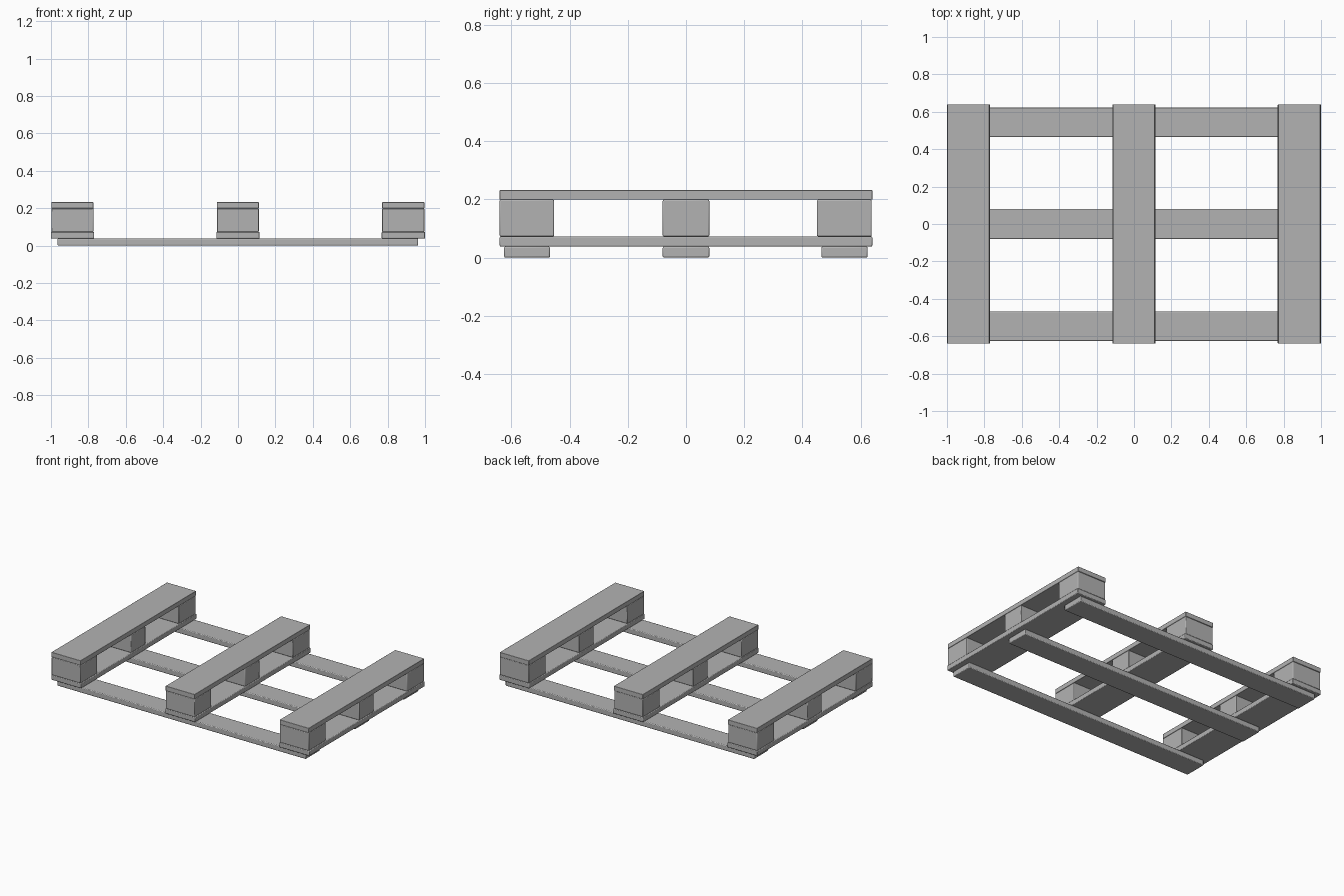
import bpy

if "Cube" in bpy.data.objects:
    bpy.data.objects.remove(bpy.data.objects["Cube"])

# Single grey material for the whole pallet
grey = bpy.data.materials.new("plain_grey")
grey.diffuse_color = (0.45, 0.45, 0.45, 1)
grey.use_nodes = True
grey.node_tree.nodes["Principled BSDF"].inputs["Base Color"].default_value = grey.diffuse_color


def plank(name, x, y, z, bevel=0.004):
    """Box spanning the given (min, max) ranges, with softened edges."""
    bpy.ops.mesh.primitive_cube_add(size=1)
    ob = bpy.context.object
    ob.name = name
    ob.location = [(r[0] + r[1]) / 2 for r in (x, y, z)]
    ob.scale = [r[1] - r[0] for r in (x, y, z)]
    bpy.ops.object.transform_apply(location=False, rotation=False, scale=True)
    ob.data.materials.append(grey)
    mod = ob.modifiers.new("soft_edges", 'BEVEL')
    mod.width = bevel
    mod.segments = 2
    bpy.ops.object.shade_smooth_by_angle()
    return ob


# Three stacks running front to back: lower board, blocks, upper board
columns = {"left": (-0.998, -0.773), "middle": (-0.113, 0.111), "right": (0.771, 0.996)}
block_rows = {"front": (-0.64, -0.453), "centre": (-0.08, 0.08), "back": (0.45, 0.638)}
for side, x in columns.items():
    wide = (x[0] - 0.003, x[1] + 0.004)
    plank(f"{side}_lower_board", wide, (-0.64, 0.64), (0.038, 0.073))
    plank(f"{side}_upper_board", x, (-0.64, 0.64), (0.199, 0.232), 0.002)
    for row, y in block_rows.items():
        plank(f"{side}_{row}_block", x, y, (0.073, 0.199))

# Three ground runners crossing underneath
runner_rows = {"front": (-0.625, -0.467), "centre": (-0.08, 0.08), "back": (0.465, 0.624)}
for row, y in runner_rows.items():
    plank(f"{row}_runner", (-0.965, 0.963), y, (0.0, 0.038), 0.005)
